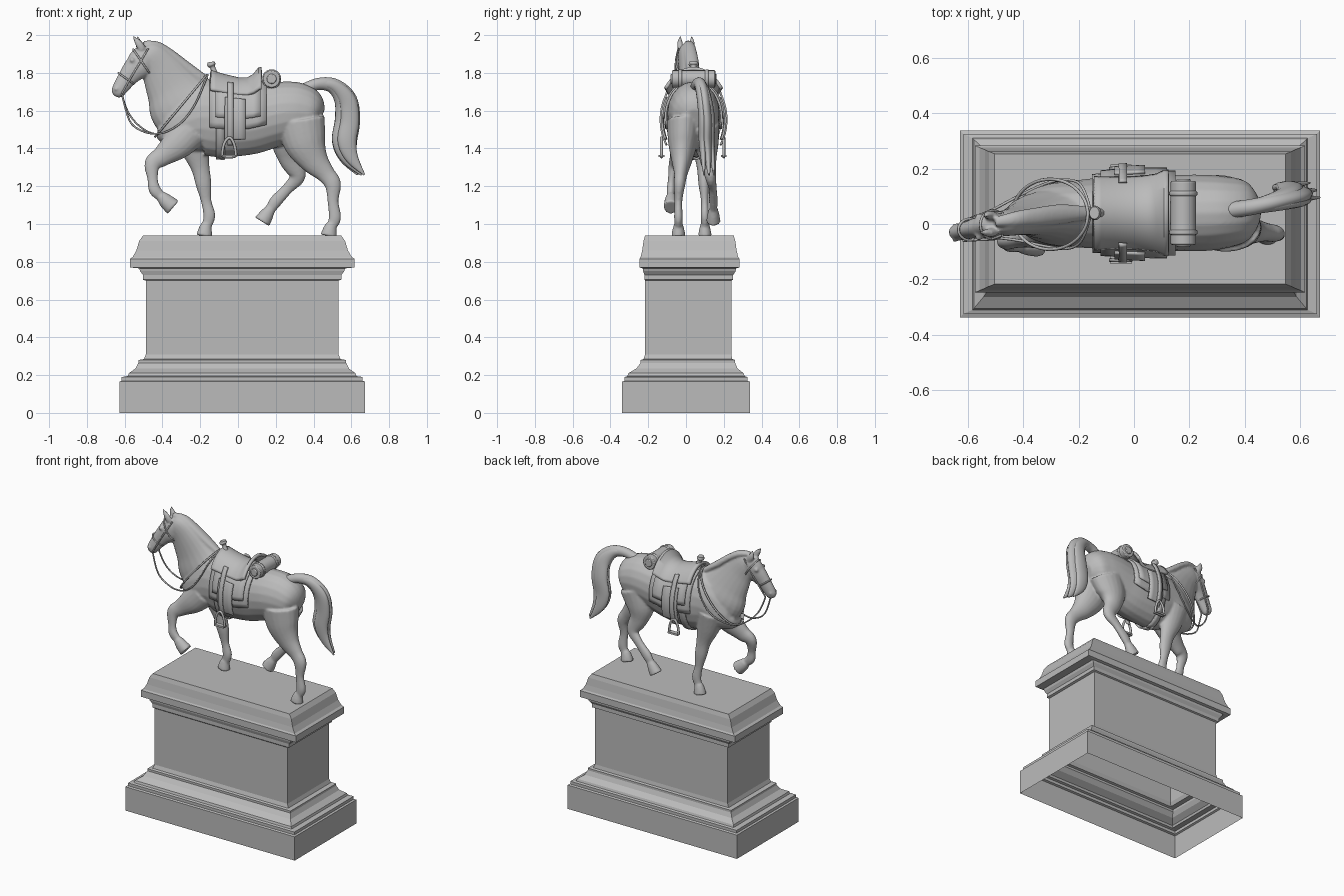
import bpy, bmesh
from math import sin, cos, pi, radians
from mathutils import Vector

cube = bpy.data.objects.get("Cube")
if cube:
    bpy.data.objects.remove(cube, do_unlink=True)

stone = bpy.data.materials.new("grey stone")
stone.use_nodes = True
grey = (0.5, 0.5, 0.5, 1)
stone.diffuse_color = grey
stone.node_tree.nodes["Principled BSDF"].inputs["Base Color"].default_value = grey


def finish(name, bm, sharp_angle=None):
    """Turn a bmesh into a named object; smooth it if an angle is given."""
    bmesh.ops.recalc_face_normals(bm, faces=bm.faces)
    mesh = bpy.data.meshes.new(name)
    bm.to_mesh(mesh)
    bm.free()
    mesh.materials.append(stone)
    if sharp_angle:
        mesh.shade_smooth()
        mesh.set_sharp_from_angle(angle=radians(sharp_angle))
    obj = bpy.data.objects.new(name, mesh)
    bpy.context.collection.objects.link(obj)
    return obj


def bridge(bm, rings, closed=True):
    """Join successive rings of vertices with quads."""
    for a, b in zip(rings, rings[1:]):
        count = len(a)
        for i in range(count if closed else count - 1):
            j = (i + 1) % count
            bm.faces.new((a[i], a[j], b[j], b[i]))


def smooth_path(points, steps=5):
    """Catmull-Rom resampling of equal-length tuples."""
    pts = [points[0]] + list(points) + [points[-1]]
    out = []
    for p, q, r, s in zip(pts, pts[1:], pts[2:], pts[3:]):
        for k in range(steps):
            t = k / steps
            out.append([b + 0.5 * t * (c - a + t * (2*a - 5*b + 4*c - d + t * (3*(b - c) + d - a)))
                        for a, b, c, d in zip(p, q, r, s)])
    out.append(list(points[-1]))
    return out


def loft(bm, stations, steps=5, sides=20):
    """Closed tube through stations (x, y, z, radius in side plane, radius in y)."""
    path = smooth_path(stations, steps)
    rings = []
    for i, (x, y, z, r, ry) in enumerate(path):
        before, after = path[max(i - 1, 0)], path[min(i + 1, len(path) - 1)]
        tangent = Vector((after[0] - before[0], 0, after[2] - before[2])).normalized()
        up = tangent.cross(Vector((0, 1, 0)))
        rings.append([bm.verts.new(Vector((x, y, z)) + up * r * cos(a) + Vector((0, ry * sin(a), 0)))
                      for a in (2 * pi * k / sides for k in range(sides))])
    bridge(bm, rings)
    bm.faces.new(rings[0])
    bm.faces.new(rings[-1])


def cord(name, points, radius, closed=False):
    """Round cord following a curve."""
    data = bpy.data.curves.new(name, "CURVE")
    data.dimensions = "3D"
    data.bevel_depth = radius
    data.bevel_resolution = 2
    data.resolution_u = 6
    spline = data.splines.new("NURBS")
    spline.points.add(len(points) - 1)
    for point, co in zip(spline.points, points):
        point.co = (*co, 1)
    spline.order_u = 3
    spline.use_cyclic_u = closed
    spline.use_endpoint_u = not closed
    data.materials.append(stone)
    obj = bpy.data.objects.new(name, data)
    bpy.context.collection.objects.link(obj)


def hoop(name, top, bottom, y, half_width, radius):
    """Strap passing round the neck or head, given its top and bottom in the side plane."""
    mid = [(t + b) / 2 for t, b in zip(top, bottom)]
    angles = [2 * pi * k / 20 for k in range(20)]
    cord(name, [(mid[0] + (top[0] - mid[0]) * cos(a), y + half_width * sin(a),
                 mid[1] + (top[1] - mid[1]) * cos(a)) for a in angles], radius, True)


# Pedestal: stacked rectangles (half length, half depth, height, depth offset), open below
bm = bmesh.new()
rows = [(.65, .338, 0, 0), (.65, .338, .165, 0), (.638, .325, .17, 0), (.638, .325, .19, 0),
        (.605, .31, .195, 0), (.6, .305, .21, 0), (.565, .268, .235, .005), (.55, .25, .265, .01),
        (.55, .25, .28, .01), (.52, .235, .285, .01), (.51, .228, .31, .012), (.51, .228, .7, .012),
        (.525, .235, .705, .015), (.525, .235, .73, .015), (.54, .245, .75, .018),
        (.545, .247, .765, .018), (.595, .265, .77, .018), (.595, .265, .815, .018),
        (.58, .258, .825, .018), (.56, .25, .86, .018), (.545, .243, .91, .018), (.525, .235, .938, .018)]
rings = [[bm.verts.new((.022 + sx * hx, cy + sy * hy, z))
          for sx, sy in ((-1, -1), (1, -1), (1, 1), (-1, 1))] for hx, hy, z, cy in rows]
bridge(bm, rings)
bm.faces.new(rings[-1])
finish("pedestal", bm)

# Horse: torso, neck, head and legs fused into one skin
TORSO = [(-.42, .035, 1.51, .04, .04), (-.385, .035, 1.505, .09, .08), (-.3, .035, 1.53, .15, .112),
         (-.2, .037, 1.565, .195, .122), (-.08, .04, 1.555, .203, .132), (.05, .04, 1.55, .185, .138),
         (.15, .04, 1.57, .175, .138), (.25, .04, 1.59, .165, .138), (.33, .042, 1.59, .155, .13),
         (.4, .045, 1.575, .12, .11), (.44, .045, 1.56, .05, .05)]
bm = bmesh.new()
loft(bm, TORSO)
loft(bm, [(-.24, .035, 1.59, .2, .1), (-.3, .033, 1.645, .187, .09), (-.35, .025, 1.725, .145, .068),
          (-.41, .012, 1.82, .11, .052), (-.47, .002, 1.89, .082, .045), (-.5, 0, 1.915, .05, .03)])
loft(bm, [(-.48, .002, 1.915, .04, .035), (-.49, 0, 1.895, .068, .046), (-.52, -.006, 1.845, .074, .047),
          (-.555, -.013, 1.81, .062, .04), (-.59, -.02, 1.768, .05, .033),
          (-.625, -.028, 1.717, .041, .031), (-.64, -.03, 1.69, .033, .026), (-.648, -.03, 1.676, .015, .012)])
for side in (-1, 1):
    # ears, brow ridges and nostrils
    loft(bm, [(-.505, side * .028, 1.92, .02, .017), (-.525, side * .032, 1.955, .02, .015),
              (-.545 + side * .012, side * .03, 1.995, .004, .004)])
    for x, z, out, size in ((-.56, 1.868, .036, .014), (-.645, 1.715, .024, .011)):
        center = Vector((x, -.005 + side * out + (x + .54) * .25, z))
        made = bmesh.ops.create_uvsphere(bm, u_segments=10, v_segments=8, radius=size)
        bmesh.ops.translate(bm, verts=made["verts"], vec=center)
# mane crest
loft(bm, [(-.5, .008, 1.955, .016, .018), (-.43, .018, 1.945, .022, .028), (-.36, .025, 1.905, .022, .034),
          (-.27, .035, 1.835, .024, .036), (-.17, .04, 1.765, .02, .025)])


def leg(y_top, y_foot, points, hoof):
    """Leg through (x, z, radius) points, ending in a flared hoof (x, z, radius)."""
    last = len(points) - 1
    loft(bm, [(x, y_top + (y_foot - y_top) * min(1, 1.4 * i / last), z, r, r * .7)
              for i, (x, z, r) in enumerate(points)])
    loft(bm, [(x, y_foot, z, r, r * .85) for x, z, r in hoof], 3)


leg(-.015, -.08, [(-.25, 1.5, .1), (-.32, 1.425, .085), (-.4, 1.36, .056), (-.452, 1.318, .044),
                  (-.452, 1.24, .028), (-.44, 1.18, .032), (-.405, 1.145, .027)],
    [(-.405, 1.148, .03), (-.38, 1.12, .04), (-.343, 1.088, .046)])
leg(.085, .1, [(-.25, 1.52, .11), (-.23, 1.41, .08), (-.2, 1.3, .05), (-.182, 1.21, .042),
               (-.168, 1.12, .028), (-.152, 1.045, .032), (-.165, .99, .026)],
    [(-.168, 1, .027), (-.174, .97, .036), (-.178, .937, .043)])
leg(-.01, -.04, [(.33, 1.55, .13), (.355, 1.43, .112), (.405, 1.335, .077), (.465, 1.265, .05),
                 (.502, 1.21, .044), (.503, 1.12, .029), (.513, 1.035, .033), (.497, .99, .027)],
    [(.493, 1, .027), (.486, .97, .037), (.48, .937, .044)])
leg(.09, .145, [(.31, 1.54, .125), (.275, 1.43, .1), (.28, 1.345, .065), (.315, 1.255, .044),
                (.265, 1.19, .03), (.2, 1.12, .033), (.17, 1.075, .027)],
    [(.17, 1.078, .028), (.152, 1.05, .037), (.128, 1.012, .045)])
horse = finish("horse_body", bm, 60)
fuse = horse.modifiers.new("fuse", "REMESH")
fuse.mode = "VOXEL"
fuse.voxel_size = .007
fuse.use_smooth_shade = True
relax = horse.modifiers.new("relax", "SMOOTH")
relax.factor = .5
relax.iterations = 4

# Tail: three overlapping locks of hair
bm = bmesh.new()
for dx, dy, width in ((0, 0, 1), (-.018, .022, .75), (.012, -.022, .75)):
    loft(bm, [(x + dx * t, .05 + .06 * t + dy * t, z, r * width, ry * width)
              for x, z, r, ry, t in ((.35, 1.715, .03, .03, 0), (.43, 1.742, .032, .03, .2),
                                     (.51, 1.728, .042, .03, .5), (.57, 1.655, .06, .03, .8),
                                     (.58, 1.55, .066, .03, 1), (.565, 1.44, .066, .028, 1),
                                     (.59, 1.35, .045, .02, 1.1), (.655, 1.26, .006, .005, 1.2))], 6, 14)
finish("tail", bm, 60)


# Saddle parts follow the curve of the torso
def torso_at(x):
    for a, b in zip(TORSO, TORSO[1:]):
        if a[0] <= x <= b[0]:
            t = (x - a[0]) / (b[0] - a[0])
            return [p + (q - p) * t for p, q in zip(a, b)]


def wrap(name, start, end, rows, thickness=.012):
    """Leather sheet between two angles from the spine; rows are (x, lift)."""
    bm = bmesh.new()
    rings = []
    for x, lift in rows:
        _, y, z, rz, ry = torso_at(x)
        ring = []
        for k in range(25):
            a = radians(start + (end - start) * k / 24)
            rise = lift if abs(a) > 1 else lift + max(0, lift - .02) * cos(a)
            ring.append(bm.verts.new((x, y + (ry + lift) * sin(a), z + (rz + rise) * cos(a))))
        rings.append(ring)
    bridge(bm, rings, False)
    solid = finish(name, bm, 40).modifiers.new("thickness", "SOLIDIFY")
    solid.thickness = thickness
    solid.offset = 0


wrap("saddle_blanket", -104, 104, [(x / 100, .01) for x in range(-15, 16, 5)])
wrap("saddle_skirt", -88, 88, [(x / 100, .02) for x in range(-12, 15, 4)])
wrap("saddle_seat", -52, 52, [(-.145, .034), (-.12, .03), (-.07, .024), (0, .022), (.05, .026),
                              (.085, .034), (.112, .05), (.125, .05)], .018)
wrap("girth", -180, 180, [(-.115, .01), (-.07, .01)], .01)
for side, label in ((-1, "near"), (1, "far")):
    wrap(label + "_fender", side * 60, side * 118, [(x / 100, .03) for x in (-7, -3, 1, 4)])
    wrap(label + "_stirrup_strap", side * 40, side * 125, [(-.055, .04), (-.025, .04)], .01)
    y = .035 + side * .165
    cord(label + "_stirrup", [(-.045, y, 1.465), (-.075, y, 1.43), (-.085, y, 1.37), (-.08, y, 1.355),
                              (-.015, y, 1.355), (-.01, y, 1.37), (-.02, y, 1.43)], .008, True)
    bpy.ops.mesh.primitive_cube_add(size=1, location=(-.047, y, 1.36))
    tread = bpy.context.object
    tread.name = label + "_stirrup_tread"
    tread.scale = (.075, .03, .012)
    tread.data.materials.append(stone)
    # reins and bridle side straps
    cord(label + "_rein", [(-.615, -.025 + side * .032, 1.69), (-.595, -.02 + side * .04, 1.6),
                           (-.54 + side * .02, side * .045, 1.51), (-.43, .02 + side * .075, 1.465),
                           (-.31, .035 + side * .118, 1.52), (-.23, .035 + side * .128, 1.62),
                           (-.18, .04 + side * .1, 1.74), (-.16, .04 + side * .02, 1.79)], .005)
    cord(label + "_cheek_strap", [(-.475, side * .04, 1.93), (-.51, -.006 + side * .05, 1.87),
                                  (-.565, -.015 + side * .042, 1.78), (-.615, -.026 + side * .034, 1.69)], .005)

# Saddle horn
bm = bmesh.new()
loft(bm, [(-.115, .04, 1.76, .035, .04), (-.125, .04, 1.8, .018, .018), (-.135, .04, 1.83, .014, .014),
          (-.14, .04, 1.842, .023, .026), (-.143, .04, 1.858, .018, .022)], 4, 16)
finish("saddle_horn", bm, 50)

# Neck and head straps
hoop("breast_collar", (-.165, 1.79), (-.44, 1.46), .035, .128, .006)
hoop("noseband", (-.634, 1.8), (-.552, 1.742), -.02, .039, .005)
hoop("browband", (-.555, 1.925), (-.462, 1.79), -.003, .052, .005)

# Bedroll tied behind the seat
for name, radius, depth, offset in (("bedroll", .046, .23, 0), ("bedroll_core", .026, .245, 0),
                                    ("bedroll_strap_near", .051, .018, -.07),
                                    ("bedroll_strap_far", .051, .018, .07)):
    bpy.ops.mesh.primitive_cylinder_add(vertices=24, radius=radius, depth=depth,
                                        location=(.178, .04 + offset, 1.768), rotation=(pi / 2, 0, 0))
    roll = bpy.context.object
    roll.name = name
    roll.data.materials.append(stone)
    bevel = roll.modifiers.new("soft edge", "BEVEL")
    bevel.width = .005
    bevel.segments = 2
    bpy.ops.object.shade_smooth_by_angle(angle=radians(40))
